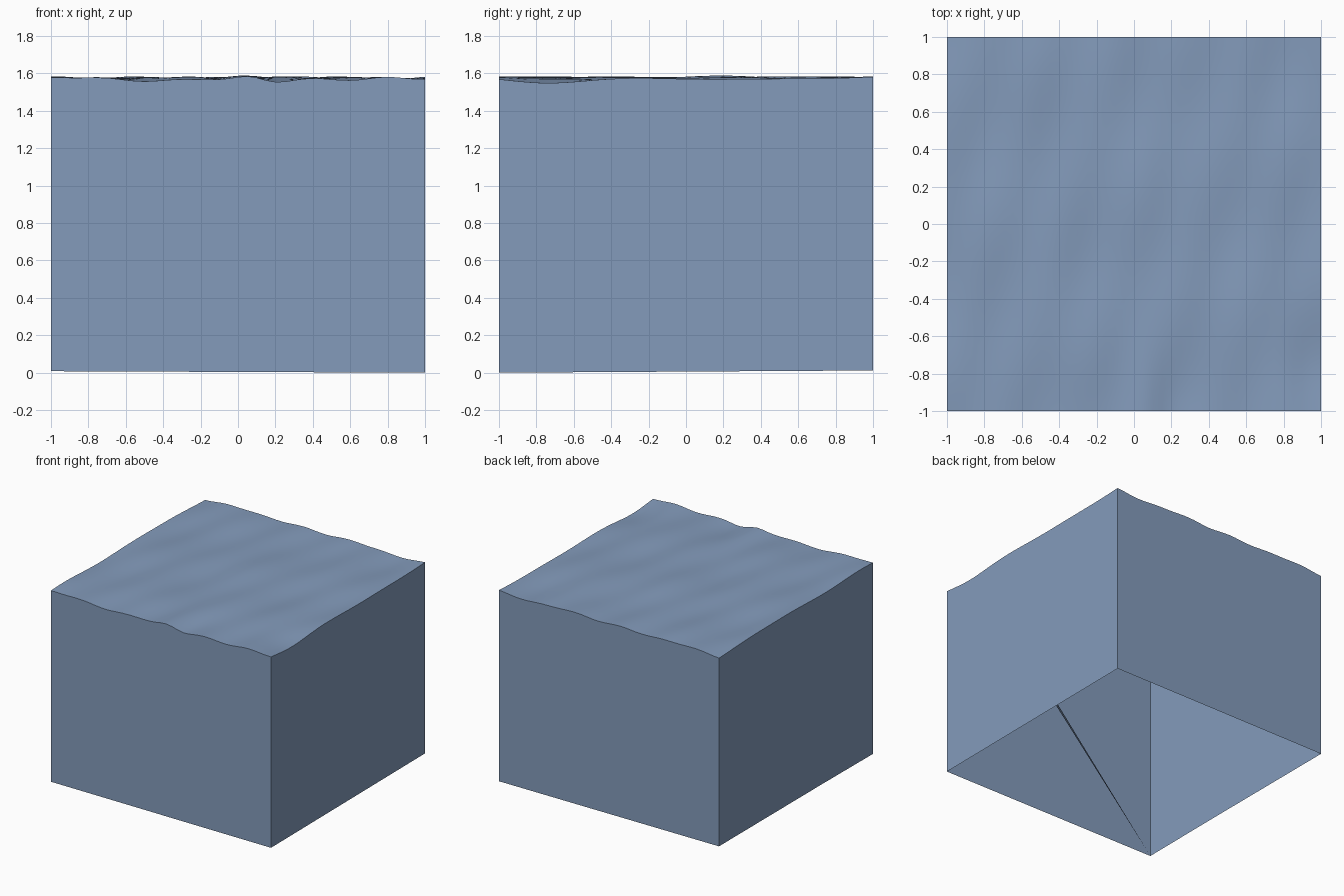
import bpy, bmesh
from math import sin, cos, exp

if "Cube" in bpy.data.objects:
    bpy.data.objects.remove(bpy.data.objects["Cube"])

N = 40          # grid cells per side
LEVEL = 1.573   # mean water height


def bump(x, y, cx, cy, sx, sy, h):
    return h * exp(-((x - cx) / sx) ** 2 - ((y - cy) / sy) ** 2)


def ripple(x, y):
    # long ridges running mostly front to back, slightly crossed
    z = LEVEL
    z += 0.005 * sin(11 * x + 2.5 * y + 0.6)
    z += 0.004 * sin(17 * x - 5 * y + 1.9)
    z += 0.004 * cos(7 * x + 5 * y - 0.8)
    z += 0.003 * sin(8 * y - 2 * x)
    # distinct crests and troughs near the front and right edges
    z += bump(x, y, 0.05, -1, 0.09, 0.4, 0.014)
    z += bump(x, y, 0.21, -1, 0.10, 0.3, -0.014)
    z += bump(x, y, -0.28, -1, 0.15, 0.3, -0.010)
    z += bump(x, y, 0.92, -0.75, 0.12, 0.25, -0.022)
    z += bump(x, y, 0.30, 0.30, 0.12, 0.40, 0.008)
    return max(1.545, min(1.59, z))


def base(x, y):
    # lower rim rises slightly towards the back left
    return 0.0 if x > 0.99 and y < -0.99 else min(0.012, 0.004 * (1 - x) + 0.006 * (1 + y))


bm = bmesh.new()

# Rippled water surface
bmesh.ops.create_grid(bm, x_segments=N, y_segments=N, size=1)
for v in bm.verts:
    v.co.z = ripple(v.co.x, v.co.y)

# Side walls: drop the surface rim to the open bottom
rim = [e for e in bm.edges if e.is_boundary]
new = bmesh.ops.extrude_edge_only(bm, edges=rim)["geom"]
for v in (g for g in new if isinstance(g, bmesh.types.BMVert)):
    v.co.z = base(v.co.x, v.co.y)

# Thin sliver left across the open underside
bm.faces.new([bm.verts.new(p) for p in
              ((-1, -1, 0.008), (1, 0.28, 0.008), (1, 0.30, 0.008))])

bmesh.ops.recalc_face_normals(bm, faces=bm.faces)
mesh = bpy.data.meshes.new("water_block")
bm.to_mesh(mesh)
bm.free()
water = bpy.data.objects.new("water_block", mesh)
bpy.context.collection.objects.link(water)

# Slate blue water
blue = bpy.data.materials.new("water_blue")
blue.diffuse_color = (0.23, 0.33, 0.50, 1)
blue.use_nodes = True
blue.node_tree.nodes["Principled BSDF"].inputs["Base Color"].default_value = blue.diffuse_color
mesh.materials.append(blue)

# Soft ripples, crisp block edges
bpy.context.view_layer.objects.active = water
water.select_set(True)
bpy.ops.object.shade_smooth_by_angle(angle=0.6)
